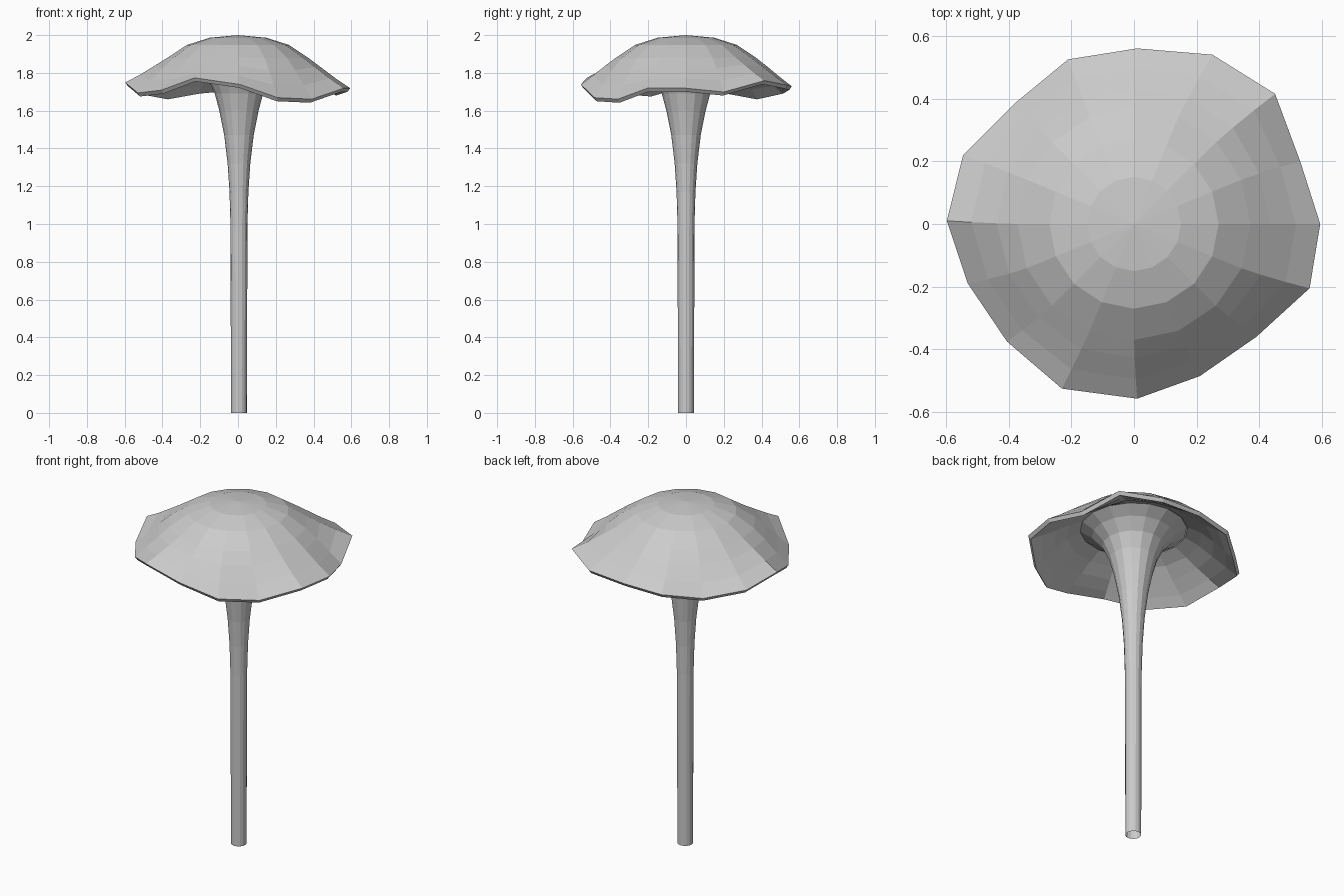
import bpy, bmesh, math

if "Cube" in bpy.data.objects:
    bpy.data.objects.remove(bpy.data.objects["Cube"])

SIDES = 16

# Wavy rim, one (x, y, z) per side
RIM = [(.594, 0, 1.70), (.53, .2, 1.68), (.45, .415, 1.74), (.25, .54, 1.715),
       (.01, .56, 1.71), (-.21, .525, 1.69), (-.38, .385, 1.66), (-.545, .22, 1.69),
       (-.597, .01, 1.73), (-.53, -.19, 1.675), (-.405, -.375, 1.69), (-.23, -.525, 1.755),
       (.01, -.557, 1.72), (.21, -.485, 1.65), (.39, -.36, 1.642), (.56, -.205, 1.70)]


def ring(r, z, wave=0.0):
    """Circle that takes on more of the rim's waviness as wave rises."""
    pts = []
    for i, (x, y, rz) in enumerate(RIM):
        a = math.tau * i / SIDES
        k = r / 0.565
        pts.append(((1 - wave) * r * math.cos(a) + wave * k * x,
                    (1 - wave) * r * math.sin(a) + wave * k * y,
                    z + wave * (rz - 1.695)))
    return pts


def skin(name, rings, tip=None):
    """Join consecutive rings with flat faces, optionally closing at a tip."""
    bm = bmesh.new()
    loops = [[bm.verts.new(p) for p in pts] for pts in rings]
    for a, b in zip(loops, loops[1:]):
        for i in range(SIDES):
            j = (i + 1) % SIDES
            bm.faces.new((a[i], b[i], b[j], a[j]))
    if tip:
        t = bm.verts.new(tip)
        for i in range(SIDES):
            bm.faces.new((t, loops[0][i], loops[0][(i + 1) % SIDES]))
    mesh = bpy.data.meshes.new(name)
    bm.to_mesh(mesh)
    bm.free()
    obj = bpy.data.objects.new(name, mesh)
    bpy.context.collection.objects.link(obj)
    return obj


# Cap: dome, thin rim, then underside up to the stem flare
cap_profile = [(.15, 1.986, 0), (.27, 1.948, 0), (.37, 1.88, .05), (.43, 1.83, .3),
               (.50, 1.768, .65), (.565, 1.714, 1), (.552, 1.695, 1),
               (.50, 1.735, .65), (.43, 1.785, .3), (.36, 1.835, .05), (.285, 1.872, 0)]
skin("mushroom_cap", [ring(*p) for p in cap_profile], (0, 0, 2))

# Stem: slim tube opening into a trumpet under the cap, open at the foot
stem_profile = [(.285, 1.872), (.22, 1.83), (.165, 1.77), (.128, 1.69), (.104, 1.60),
                (.078, 1.47), (.06, 1.32), (.05, 1.17), (.045, 1.0), (.042, 0)]
stem = skin("mushroom_stem", [ring(r, z) for r, z in stem_profile])
for v in stem.data.vertices:
    v.co.x += 0.005
